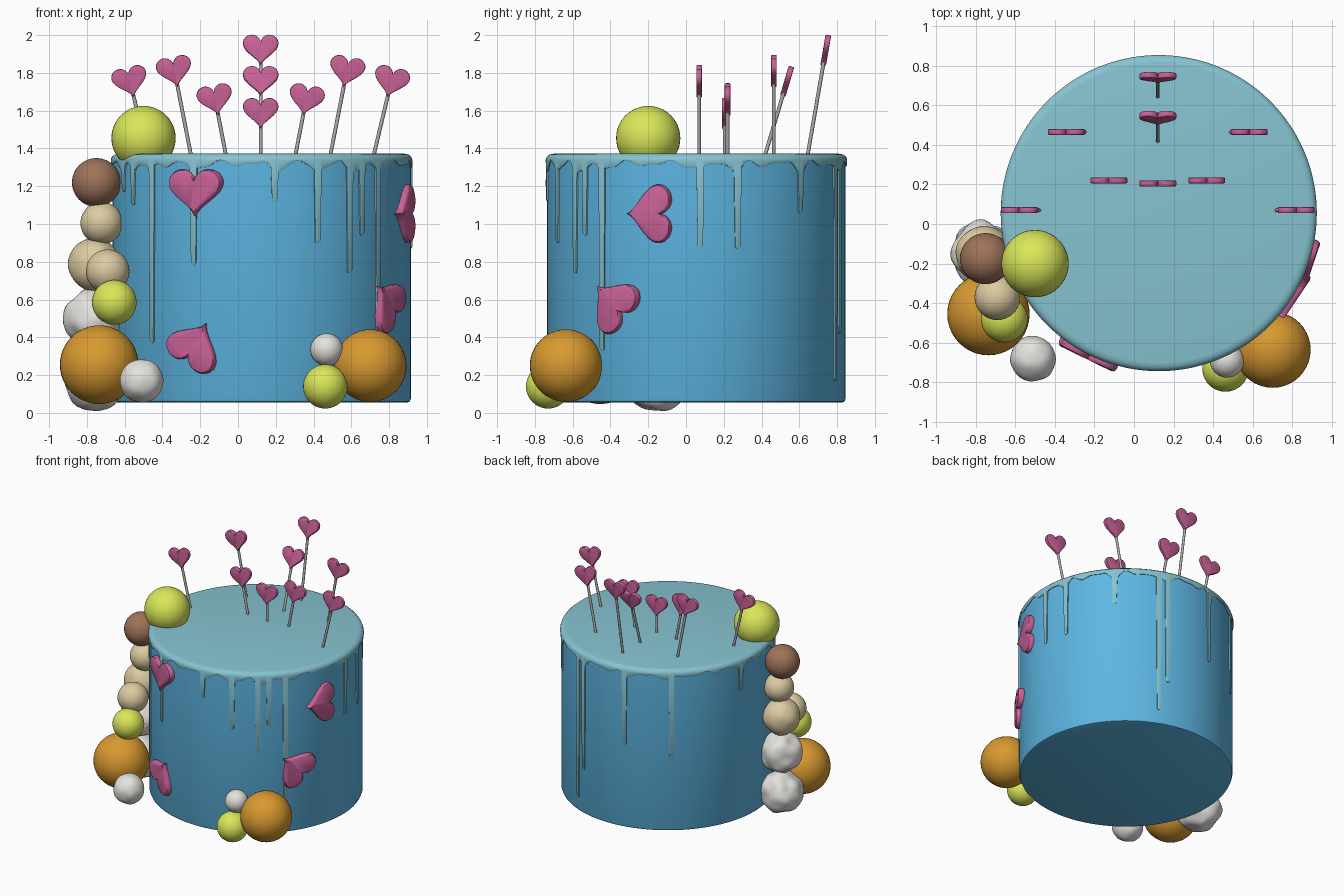
import bpy, bmesh, math
from math import sin, cos, pi, radians, atan2, exp
from mathutils import Matrix, Vector, Euler, noise

if "Cube" in bpy.data.objects:
    bpy.data.objects.remove(bpy.data.objects["Cube"])

CX, CY, R = 0.125, 0.055, 0.79


def mat(name, rgb):
    m = bpy.data.materials.new(name)
    m.diffuse_color = (*rgb, 1)
    m.use_nodes = True
    m.node_tree.nodes["Principled BSDF"].inputs["Base Color"].default_value = m.diffuse_color
    return m


BLUE = mat("blue", (0.11, 0.47, 0.77))
ICING = mat("icing_blue", (0.24, 0.55, 0.64))
PINK = mat("pink", (0.58, 0.12, 0.31))
LIME = mat("lime", (0.70, 0.80, 0.10))
ORANGE = mat("orange", (0.69, 0.32, 0.03))
BROWN = mat("brown", (0.34, 0.17, 0.10))
CREAM = mat("cream", (0.72, 0.60, 0.36))
WHITE = mat("white", (0.78, 0.76, 0.73))
STEEL = mat("stick_grey", (0.42, 0.42, 0.42))


def finish(bm, name, material, matrix=None):
    if matrix:
        bm.transform(matrix)
    bmesh.ops.recalc_face_normals(bm, faces=bm.faces)
    me = bpy.data.meshes.new(name)
    bm.to_mesh(me)
    bm.free()
    me.materials.append(material)
    ob = bpy.data.objects.new(name, me)
    bpy.context.collection.objects.link(ob)
    return ob


def loft(name, rings, material, matrix=None):
    """Bridge closed rings of points and cap both ends."""
    bm = bmesh.new()
    vs = [[bm.verts.new(p) for p in ring] for ring in rings]
    n = len(vs[0])
    for a, b in zip(vs, vs[1:]):
        for i in range(n):
            j = (i + 1) % n
            bm.faces.new((a[i], a[j], b[j], b[i]))
    bm.faces.new(vs[0])
    bm.faces.new(vs[-1])
    return finish(bm, name, material, matrix)


def circle(r, z, n):
    return [(CX + r * cos(2 * pi * i / n), CY + r * sin(2 * pi * i / n), z) for i in range(n)]


# Cake body
loft("cake_body", [circle(r, z, 128) for r, z in
     [(R - 0.02, 0.055), (R - 0.006, 0.06), (R, 0.075), (R, 1.34), (R - 0.03, 1.36)]], BLUE)

# Icing cap: (angle in degrees, lowest z, half width in degrees) of each drip
DRIPS = [(-157, 1.17, 1.2), (-149, 1.10, 1.2), (-137, 0.37, 1.1), (-117, 0.78, 1.3),
         (-85, 1.12, 1.4), (-68, 0.90, 1.4), (-54, 0.74, 1.3), (-48, 0.94, 1.2),
         (-39, 0.33, 1.2), (1.5, 0.87, 1.5), (16, 0.87, 1.5), (44, 1.06, 1.3),
         (68, 0.17, 1.2), (73, 0.42, 1.2), (101, 0.73, 1.3), (127, 0.64, 1.3),
         (168, 1.10, 1.3)]


def edge_z(deg):
    t = radians(deg)
    z = 1.318 + 0.012 * sin(23 * t) + 0.008 * sin(37 * t + 1)
    for a, low, w in DRIPS:
        d = abs((deg - a + 180) % 360 - 180)
        z -= 0.035 * exp(-(d / 2.8) ** 2)
    for a, low, w in DRIPS:
        d = abs((deg - a + 180) % 360 - 180)
        if d < w:
            z = min(z, low + 0.02 * (1 - (1 - (d / w) ** 2) ** 0.5))
    return z


N = 720
low = [edge_z(360 * i / N) for i in range(N)]


def drip_ring(r, dz):
    return [(x, y, low[i] + dz) for i, (x, y, _) in enumerate(circle(r, 0, N))]


loft("icing_cap", [circle(R - 0.035, 1.372, N), circle(R - 0.012, 1.368, N), circle(R + 0.003, 1.355, N),
     circle(R + 0.008, 1.34, N), drip_ring(R + 0.008, 0.008), drip_ring(R + 0.004, 0),
     drip_ring(R - 0.01, 0)], ICING)


# Hearts: standing in the xz plane, facing -y
def heart(name, w, h, thick, bevel, matrix):
    pts = []
    for i in range(48):
        t = 2 * pi * (i + 0.5) / 48
        x = 16 * sin(t) ** 3
        z = 13 * cos(t) - 5 * cos(2 * t) - 2 * cos(3 * t) - cos(4 * t)
        pts.append((x / 32 * w, (z + 2.5) / 29 * h))
    k = 1 - 2 * bevel / w
    k2 = 1 - 0.6 * bevel / w
    y = thick / 2
    prof = [(k, -y), (k2, -y + bevel * 0.3), (1, -y + bevel), (1, y - bevel), (k2, y - bevel * 0.3), (k, y)]
    return loft(name, [[(px * s, yy, pz * s) for px, pz in pts] for s, yy in prof], PINK, matrix)


# Toppers: a heart on a tilted stick
def topper(name, base, top):
    b, t = Vector(base), Vector(top)
    d = t - b
    rot = Euler((-atan2(d.y, d.z), atan2(d.x, d.z), 0)).to_matrix().to_4x4()
    heart(name + "_heart", 0.188, 0.165, 0.03, 0.006, Matrix.Translation(t) @ rot)
    start = b - d.normalized() * 0.05
    bm = bmesh.new()
    bmesh.ops.create_cone(bm, cap_ends=True, segments=12, radius1=0.01, radius2=0.01,
                          depth=(t - start).length)
    q = d.to_track_quat('Z', 'Y').to_matrix().to_4x4()
    finish(bm, name + "_stick", STEEL, Matrix.Translation((t + start) / 2) @ q)


MID = 0.12
for i, (bx, hx, y, z) in enumerate([(0.60, 0.69, 0.07, 1.75), (0.37, 0.455, 0.465, 1.805),
                                    (0.185, 0.24, 0.22, 1.655)]):
    for side, s in (("left", -1), ("right", 1)):
        topper(f"topper_{side}_{i + 1}", (MID + s * bx, y, 1.37), (MID + s * hx, y, z))
for i, (by, hy, z) in enumerate([(0.205, 0.205, 1.585), (0.42, 0.535, 1.755), (0.645, 0.74, 1.92)]):
    topper(f"topper_middle_{i + 1}", (MID, by, 1.37), (MID, hy, z))

# Hearts stuck on the cake side: angle round the cake, height, spin
for i, (az, z, spin) in enumerate([(-116, 1.165, 0), (-116, 0.365, 150), (-18.5, 1.055, -90), (-34, 0.585, 227)]):
    a = radians(az)
    m = (Matrix.Translation((CX + 0.79 * cos(a), CY + 0.79 * sin(a), z))
         @ Matrix.Rotation(a + pi / 2, 4, 'Z') @ Matrix.Rotation(-radians(spin), 4, 'Y'))
    heart(f"side_heart_{i + 1}", 0.31, 0.25, 0.065, 0.02, m)


# Decorative balls, with optional lumps
def ball(name, loc, r, material, lump=0.0):
    bm = bmesh.new()
    if lump:
        bmesh.ops.create_icosphere(bm, subdivisions=4, radius=r)
        for v in bm.verts:
            v.co *= 1 + lump * noise.noise(v.co / r * 1.6 + Vector(loc) * 7)
    else:
        bmesh.ops.create_uvsphere(bm, u_segments=40, v_segments=24, radius=r)
    finish(bm, name, material, Matrix.Translation(loc))


BALLS = [("top_ball", (-0.50, -0.20, 1.455), 0.17, LIME, 0),
         ("brown_ball", (-0.75, -0.175, 1.22), 0.129, BROWN, 0),
         ("cream_ball_upper", (-0.722, -0.17, 1.005), 0.112, CREAM, 0),
         ("cream_ball_large", (-0.76, -0.15, 0.785), 0.14, CREAM, 0.05),
         ("cream_ball_front", (-0.69, -0.37, 0.75), 0.115, CREAM, 0),
         ("lime_ball_left", (-0.655, -0.48, 0.585), 0.118, LIME, 0),
         ("white_lump_upper", (-0.77, -0.14, 0.50), 0.155, WHITE, 0.16),
         ("white_lump_lower", (-0.76, -0.15, 0.165), 0.16, WHITE, 0.16),
         ("orange_ball_left", (-0.735, -0.455, 0.255), 0.208, ORANGE, 0),
         ("white_ball_left", (-0.51, -0.68, 0.17), 0.115, WHITE, 0.05),
         ("orange_ball_right", (0.70, -0.635, 0.25), 0.192, ORANGE, 0),
         ("lime_ball_right", (0.462, -0.73, 0.14), 0.117, LIME, 0),
         ("white_ball_right", (0.47, -0.69, 0.335), 0.086, WHITE, 0)]
for b in BALLS:
    ball(*b)

# Smooth shading with sharp edges kept
for ob in bpy.data.objects:
    ob.select_set(True)
bpy.context.view_layer.objects.active = bpy.data.objects["cake_body"]
bpy.ops.object.shade_smooth_by_angle(angle=radians(40))
